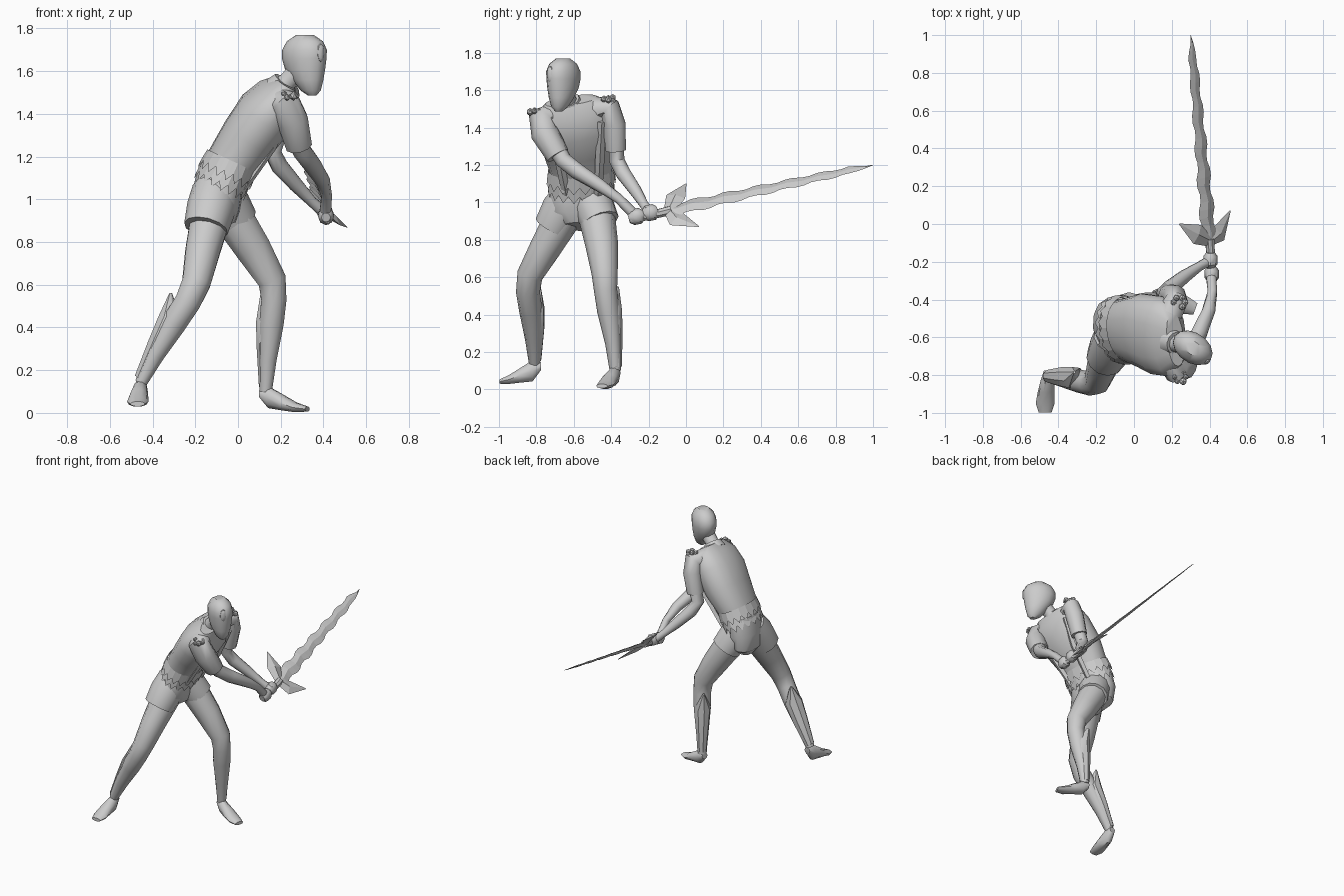
import bpy, bmesh, math, random
from mathutils import Vector as V

random.seed(3)


def finish(name, bm, angle=40, smooth=True):
    bmesh.ops.recalc_face_normals(bm, faces=bm.faces[:])
    me = bpy.data.meshes.new(name)
    bm.to_mesh(me)
    bm.free()
    ob = bpy.data.objects.new(name, me)
    bpy.context.collection.objects.link(ob)
    if smooth:
        bpy.ops.object.select_all(action='DESELECT')
        ob.select_set(True)
        bpy.context.view_layer.objects.active = ob
        bpy.ops.object.shade_smooth_by_angle(angle=math.radians(angle))
    return ob


def loft(name, stations, side=(0, 1, 0), n=10, axis=None, power=1.0, smooth=True):
    """Ellipse sections (centre, radius along side, radius across) along a path."""
    bm = bmesh.new()
    cs = [V(s[0]) for s in stations]
    rings = []
    for i, (c, s) in enumerate(zip(cs, stations)):
        t = V(axis) if axis else cs[min(i + 1, len(cs) - 1)] - cs[max(i - 1, 0)]
        t.normalize()
        u = V(side)
        u = (u - t * u.dot(t)).normalized()
        w = t.cross(u)
        ring = []
        for k in range(n):
            a = 2 * math.pi * k / n
            p, q = math.cos(a), math.sin(a)
            p = math.copysign(abs(p) ** power, p)
            q = math.copysign(abs(q) ** power, q)
            ring.append(bm.verts.new(c + u * p * s[1] + w * q * s[2]))
        rings.append(ring)
    for a, b in zip(rings, rings[1:]):
        for k in range(n):
            bm.faces.new((a[k], a[(k + 1) % n], b[(k + 1) % n], b[k]))
    bm.faces.new(rings[0])
    bm.faces.new(rings[-1])
    return finish(name, bm, smooth=smooth)


def tube(name, pts, **kw):
    return loft(name, [(p[:3], p[3], p[3]) for p in pts], **kw)


# Torso and pelvis, turned slightly at the waist
loft("torso", [((-0.08, -0.56, 1.06), .155, .11), ((-0.04, -0.56, 1.16), .165, .115),
               ((0.05, -0.565, 1.29), .20, .13), ((0.13, -0.59, 1.40), .215, .135),
               ((0.19, -0.61, 1.49), .205, .10), ((0.22, -0.615, 1.545), .14, .05)],
     side=(-0.2, 1, 0.0), n=16, power=.87)
loft("pelvis", [((-0.08, -0.57, 0.87), .09, .07), ((-0.10, -0.57, 0.93), .165, .105),
                ((-0.10, -0.56, 1.02), .172, .115), ((-0.075, -0.56, 1.13), .16, .108)],
     side=(-.25, 1, 0), n=14)

# Zigzag hem of the vest, in two layers
ax = V((.42, 0, .9)).normalized()
su = V((-.2, 1, 0))
su = (su - ax * su.dot(ax)).normalized()
dv = ax.cross(su)
for layer, drop in enumerate((0.0, 0.055)):
    bm = bmesh.new()
    n = 36
    rings = []
    for row in range(2):
        ring = []
        for k in range(n):
            a = 2 * math.pi * k / n
            h = (0.05 if row == 0 else -0.005 - 0.04 * (k % 2)) - drop
            grow = 1.0 + .05 * row - .04 * layer
            c = V((-0.05, -0.56, 1.135)) + ax * h
            ring.append(bm.verts.new(c + su * .178 * math.cos(a) * grow
                                     + dv * .125 * math.sin(a) * grow))
        rings.append(ring)
    for k in range(n):
        j = (k + 1) % n
        bm.faces.new((rings[0][k], rings[0][j], rings[1][j], rings[1][k]))
    finish("vest_hem_%d" % layer, bm, smooth=False)

# Vest lapels down the chest
for name, ys in (("lapel_right", (-.71, -.68, -.64)), ("lapel_left", (-.45, -.46, -.47))):
    loft(name, [((0.25, ys[0], 1.43), .022, .012), ((0.165, ys[1], 1.24), .025, .014),
                ((0.025, ys[2], 1.04), .022, .012)], n=4)

# Neck and collar
tube("neck", [(0.19, -0.62, 1.50, .065), (0.235, -0.635, 1.555, .046), (0.28, -0.645, 1.60, .05)])
tube("collar", [(0.195, -0.62, 1.515, .075), (0.222, -0.63, 1.55, .06)], n=12)

# Head looking to the front right
hc, face = V((0.31, -0.655, 0)), V((0.83, -0.56, 0))
loft("head", [(hc + face * o + V((0, 0, z)), f, s) for z, o, f, s in (
    (1.487, .045, .022, .018), (1.51, .036, .05, .042), (1.56, .02, .078, .062),
    (1.61, .005, .102, .074), (1.66, 0, .114, .08), (1.70, .002, .114, .08),
    (1.74, .004, .092, .066), (1.769, .004, .045, .035))],
    side=face, n=14, axis=(0, 0, 1))
gem = hc + V((.074, -.068, 1.685))
loft("forehead_disc", [(gem - V((.02, -.02, 0)), .044, .024), (gem + V((.006, -.006, 0)), .042, .022),
                       (gem + V((.012, -.012, 0)), .028, .01)], side=(0, 0, 1), n=10)

# Sleeves and arms
tube("sleeve_right", [(0.18, -0.70, 1.46, .072), (0.225, -0.775, 1.445, .072),
                      (0.255, -0.755, 1.37, .076), (0.285, -0.685, 1.25, .064)])
tube("arm_right", [(0.265, -0.73, 1.35, .05), (0.30, -0.655, 1.225, .046), (0.345, -0.58, 1.165, .044),
                   (0.395, -0.46, 1.09, .036), (0.415, -0.36, 1.02, .026), (0.41, -0.29, 0.95, .028)])
tube("sleeve_left", [(0.19, -0.47, 1.50, .068), (0.225, -0.405, 1.50, .062),
                     (0.215, -0.385, 1.42, .064), (0.185, -0.375, 1.28, .057)], side=(1, 0, 0))
tube("arm_left", [(0.20, -0.375, 1.35, .045), (0.16, -0.37, 1.225, .043), (0.195, -0.335, 1.155, .042),
                  (0.27, -0.275, 1.07, .035), (0.345, -0.225, 0.99, .025), (0.39, -0.20, 0.95, .027)],
     side=(1, 0, 0))

# Bead clusters on the shoulders
for name, c in (("right", V((0.245, -0.81, 1.485))), ("left", V((0.24, -0.415, 1.55)))):
    bm = bmesh.new()
    for k in range(6):
        r = bmesh.ops.create_icosphere(bm, subdivisions=1, radius=random.uniform(.014, .021))
        a = k * math.pi / 3
        bmesh.ops.translate(bm, verts=r["verts"],
                            vec=c + V((.03 * math.cos(a), .027 * math.sin(a), random.uniform(-.015, .015))))
    finish("shoulder_beads_" + name, bm, smooth=False)

# Legs: hip, knee, ankle
tube("leg_right", [(-0.12, -0.64, 0.95, .10), (-0.165, -0.75, 0.76, .085), (-0.195, -0.835, 0.61, .07),
                   (-0.235, -0.845, 0.52, .064), (-0.30, -0.83, 0.42, .062), (-0.39, -0.815, 0.27, .046),
                   (-0.455, -0.81, 0.14, .03)])
tube("leg_left", [(-0.04, -0.48, 0.94, .10), (0.07, -0.45, 0.77, .088), (0.16, -0.435, 0.62, .07),
                  (0.168, -0.43, 0.53, .062), (0.157, -0.415, 0.42, .06), (0.14, -0.39, 0.25, .043),
                  (0.13, -0.378, 0.10, .03)])

# Short trousers
tube("shorts_right", [(-0.105, -0.60, 1.04, .11), (-0.125, -0.66, 0.96, .115), (-0.15, -0.71, 0.865, .105)], n=12)
tube("shorts_left", [(-0.085, -0.52, 1.03, .11), (-0.05, -0.49, 0.97, .11), (-0.01, -0.46, 0.895, .105)], n=12)

# Pointed shells behind the calves
loft("calf_plate_right", [((-0.315, -0.785, 0.56), .008, .006), ((-0.315, -0.815, 0.44), .062, .058),
                          ((-0.375, -0.808, 0.32), .055, .048), ((-0.455, -0.805, 0.16), .034, .032)],
     side=(.5, .8, 0), n=8)
loft("calf_plate_left", [((0.11, -0.365, 0.55), .008, .006), ((0.142, -0.40, 0.43), .06, .056),
                         ((0.134, -0.385, 0.30), .047, .046), ((0.13, -0.375, 0.12), .032, .032)],
     side=(.6, -.6, 0), n=8)

# Feet
loft("foot_right", [((-0.455, -0.775, 0.125), .022, .022), ((-0.457, -0.82, 0.10), .035, .06),
                    ((-0.465, -0.89, 0.074), .045, .04), ((-0.47, -0.95, 0.052), .05, .024),
                    ((-0.47, -0.998, 0.042), .034, .012)], side=(1, 0, 0), axis=(0, -1, 0))
loft("foot_left", [((0.105, -0.37, 0.09), .022, .022), ((0.145, -0.385, 0.072), .034, .052),
                   ((0.21, -0.41, 0.048), .044, .038), ((0.27, -0.43, 0.026), .048, .024),
                   ((0.325, -0.45, 0.018), .032, .012)], side=(.35, .93, 0), axis=(.93, -.35, 0))

# Hands round the grip
for name, c in (("right", V((0.412, -0.265, 0.925))), ("left", V((0.405, -0.19, 0.945)))):
    loft("hand_" + name, [(c + V((0, -.042, -.01)), .022, .022), (c + V((0, -.02, -.004)), .043, .038),
                          (c + V((0, .02, .004)), .043, .038), (c + V((0, .04, .01)), .024, .022)],
         side=(0, 0, 1), n=8)

# Sword: grip, winged guard and wavy blade
base, tip = V((0.40, -0.09, 0.955)), V((0.30, 1.0, 1.20))
along = (tip - base).normalized()
flat = V((.76, 0, -.65))
flat = (flat - along * flat.dot(along)).normalized()
tube("sword_grip", [(0.418, -0.30, 0.905, .018), (0.416, -0.285, 0.908, .028), (0.413, -0.25, 0.917, .022),
                    (0.40, -0.08, 0.957, .026)], n=8)
for name, mid, end in (("low", (0.45, -0.05, 0.91), (0.51, 0.07, 0.87)),
                       ("high", (0.335, -0.055, 1.03), (0.24, 0.0, 1.10))):
    loft("guard_wing_" + name, [(base, .03, .018), (mid, .055, .015), (end, .003, .002)],
         side=along, n=4, smooth=False)
sections = []
steps = 26
for i in range(steps + 1):
    t = i / steps
    phase = t * 6.5 * 2 * math.pi
    width = .050 * (1 - .5 * t) * (1 if i < steps - 2 else (steps - i) / 3)
    width *= 1 + .18 * math.cos(phase)
    sway = .008 * math.sin(phase) * (1 - .5 * t) if i < steps else 0
    sections.append((base.lerp(tip, t) + flat * sway, max(width, .001), .013 * (1 - .85 * t)))
loft("sword_blade", sections, side=flat, n=4, axis=along, smooth=False)
